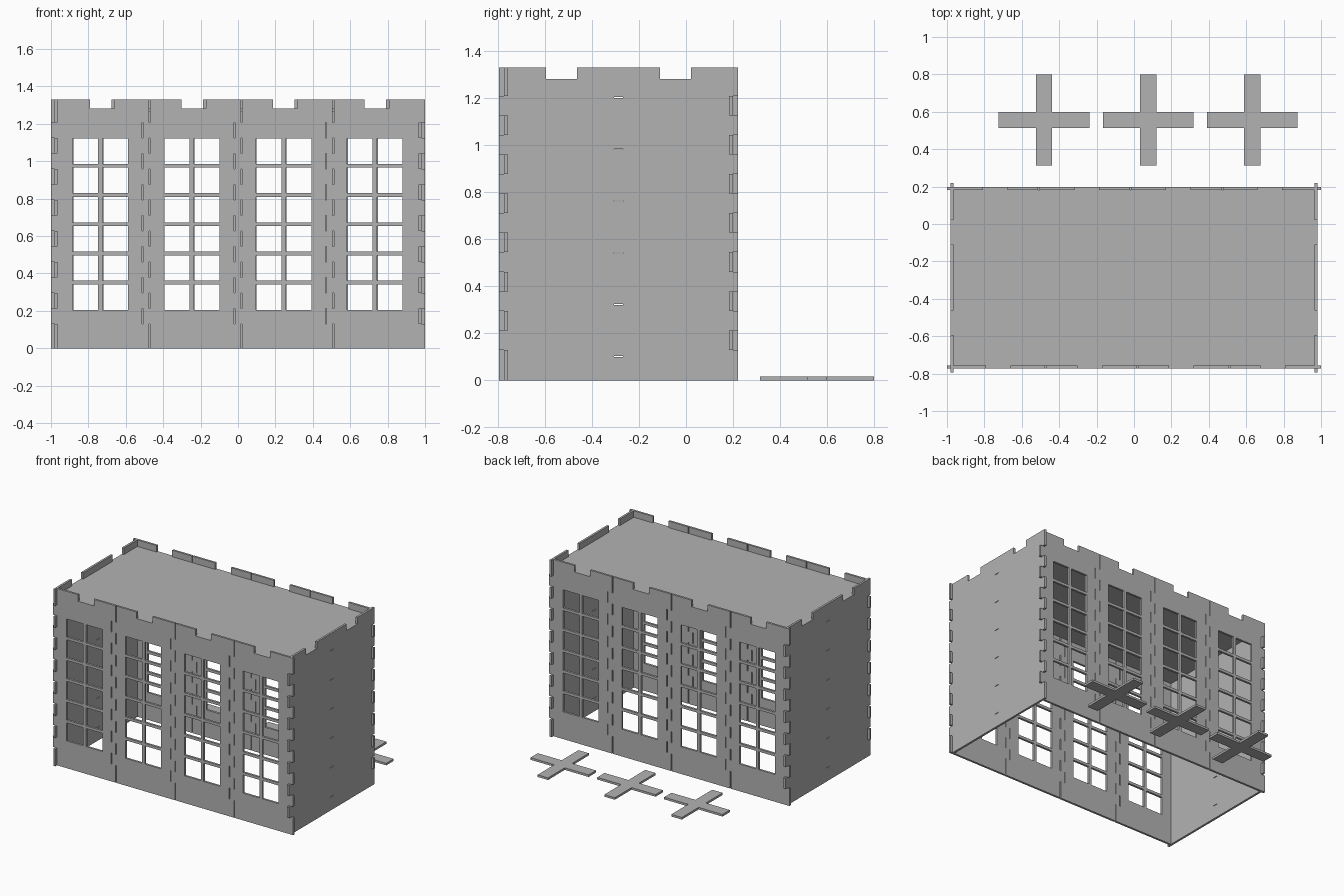
import bpy, bmesh, math

cube = bpy.data.objects.get("Cube")
if cube:
    bpy.data.objects.remove(cube, do_unlink=True)

# One flat sheet material
grey = bpy.data.materials.new("plain grey")
grey.use_nodes = True
COLOUR = (0.45, 0.45, 0.45, 1)
grey.diffuse_color = COLOUR
grey.node_tree.nodes["Principled BSDF"].inputs["Base Color"].default_value = COLOUR

# Overall layout
THICK = 0.016
HEIGHT = 1.33
CENTRE_Y = -0.287
HALF_X, HALF_Y = 1.0, 0.507          # tips of the finger tabs
IN_X, IN_Y = 0.965, 0.47             # inner faces of the walls
ROOF_Z = 1.265
NOTCH = 0.131

MAPS = {
    "front": lambda u, v, d: (u, d, v),
    "side": lambda u, v, d: (d, u, v),
    "flat": lambda u, v, d: (u, v, d),
}


def sheet(name, plane, outer, holes, depth):
    """Cut rectangular holes from a rectangular sheet and give it thickness."""
    u0, u1, v0, v1 = outer
    us = {round(u0, 4), round(u1, 4)}
    vs = {round(v0, 4), round(v1, 4)}
    for a, b, c, d in holes:
        us |= {round(t, 4) for t in (a, b) if u0 < t < u1}
        vs |= {round(t, 4) for t in (c, d) if v0 < t < v1}
    us, vs = sorted(us), sorted(vs)
    place = MAPS[plane]
    bm = bmesh.new()
    grid = {(u, v): bm.verts.new(place(u, v, depth)) for u in us for v in vs}
    for ua, ub in zip(us, us[1:]):
        for va, vb in zip(vs, vs[1:]):
            mu, mv = (ua + ub) / 2, (va + vb) / 2
            if not any(a < mu < b and c < mv < d for a, b, c, d in holes):
                bm.faces.new([grid[k] for k in ((ua, va), (ub, va), (ub, vb), (ua, vb))])
    loose = [v for v in bm.verts if not v.link_faces]
    bmesh.ops.delete(bm, geom=loose, context="VERTS")
    ext = bmesh.ops.extrude_face_region(bm, geom=bm.faces[:], use_keep_orig=True)
    moved = [g for g in ext["geom"] if isinstance(g, bmesh.types.BMVert)]
    bmesh.ops.translate(bm, verts=moved, vec=place(0, 0, THICK))
    bmesh.ops.recalc_face_normals(bm, faces=bm.faces[:])
    mesh = bpy.data.meshes.new(name)
    bm.to_mesh(mesh)
    bm.free()
    mesh.materials.append(grey)
    obj = bpy.data.objects.new(name, mesh)
    bpy.context.collection.objects.link(obj)
    return obj


def opposite(obj, name):
    """Half-turn copy about the middle of the box."""
    twin = obj.copy()
    twin.name = name
    twin.rotation_euler.z = math.pi
    twin.location.y = 2 * CENTRE_Y
    bpy.context.collection.objects.link(twin)


# Finger joint spacing up the wall edges
levels = [0] + [0.13 + 0.0829 * k for k in range(14)] + [HEIGHT]
steps = list(zip(levels, levels[1:]))
even, odd = steps[::2], steps[1::2]


def strip(u0, u1, spans):
    return [(u0, u1, a, b) for a, b in spans]


# Front and back walls: joints, roof notches, panes and seam slits
front_notches = [(-0.79 + 0.4885 * k, -0.79 + 0.4885 * k + NOTCH) for k in range(4)]
holes = strip(-HALF_X, -IN_X, even) + strip(IN_X, HALF_X, odd)
holes += [(a, b, ROOF_Z, HEIGHT) for a, b in front_notches]
for bay in (-0.736, -0.246, 0.244, 0.732):
    for side in (-1, 1):
        for row in range(6):
            mid = bay + side * 0.08
            low = 0.205 + 0.1562 * row
            holes.append((mid - 0.068, mid + 0.068, low, low + 0.136))
for seam in (-0.492, 0, 0.49):
    holes += strip(seam - 0.022, seam - 0.016, odd)
    holes += strip(seam + 0.016, seam + 0.022, even)
front = sheet("front_wall", "front", (-HALF_X, HALF_X, 0, HEIGHT), holes,
              CENTRE_Y - IN_Y - THICK)
opposite(front, "back_wall")

# Side walls
y_lo, y_hi = CENTRE_Y - HALF_Y, CENTRE_Y + HALF_Y
in_lo, in_hi = CENTRE_Y - IN_Y, CENTRE_Y + IN_Y
side_notches = [(CENTRE_Y + s * 0.242 - NOTCH / 2, CENTRE_Y + s * 0.242 + NOTCH / 2)
                for s in (-1, 1)]
holes = strip(y_lo, in_lo, even) + strip(in_hi, y_hi, odd)
holes += [(a, b, ROOF_Z, HEIGHT) for a, b in side_notches]
holes += [(CENTRE_Y - 0.019, CENTRE_Y + 0.019, z, z + 0.004)
          for z in (0.1, 0.32, 0.54, 0.76, 0.98, 1.2)]
side = sheet("left_wall", "side", (y_lo, y_hi, 0, HEIGHT), holes, IN_X)
opposite(side, "right_wall")


# Roof panel with tabs that sit in the wall notches
def gaps(spans, lo, hi):
    ends = [lo] + [t for s in sorted(spans) for t in s] + [hi]
    return list(zip(ends[::2], ends[1::2]))


rx, ry = IN_X + THICK, IN_Y + THICK
back_notches = [(-b, -a) for a, b in front_notches]
holes = [(a, b, CENTRE_Y - ry, in_lo) for a, b in gaps(front_notches, -rx, rx)]
holes += [(a, b, in_hi, CENTRE_Y + ry) for a, b in gaps(back_notches, -rx, rx)]
for a, b in gaps(side_notches, CENTRE_Y - ry, CENTRE_Y + ry):
    holes += [(-rx, -IN_X, a, b), (IN_X, rx, a, b)]
sheet("roof", "flat", (-rx, rx, CENTRE_Y - ry, CENTRE_Y + ry), holes, ROOF_Z)

# Loose flat crosses behind the box
ARM, BAR, CROSS_Y = 0.2425, 0.0435, 0.5565
for i, cx in enumerate((-0.481, 0.076, 0.632)):
    corners = []
    for a, b in ((cx - ARM, cx - BAR), (cx + BAR, cx + ARM)):
        corners += [(a, b, CROSS_Y - ARM, CROSS_Y - BAR), (a, b, CROSS_Y + BAR, CROSS_Y + ARM)]
    sheet(f"cross_{i + 1}", "flat", (cx - ARM, cx + ARM, CROSS_Y - ARM, CROSS_Y + ARM),
          corners, 0)
